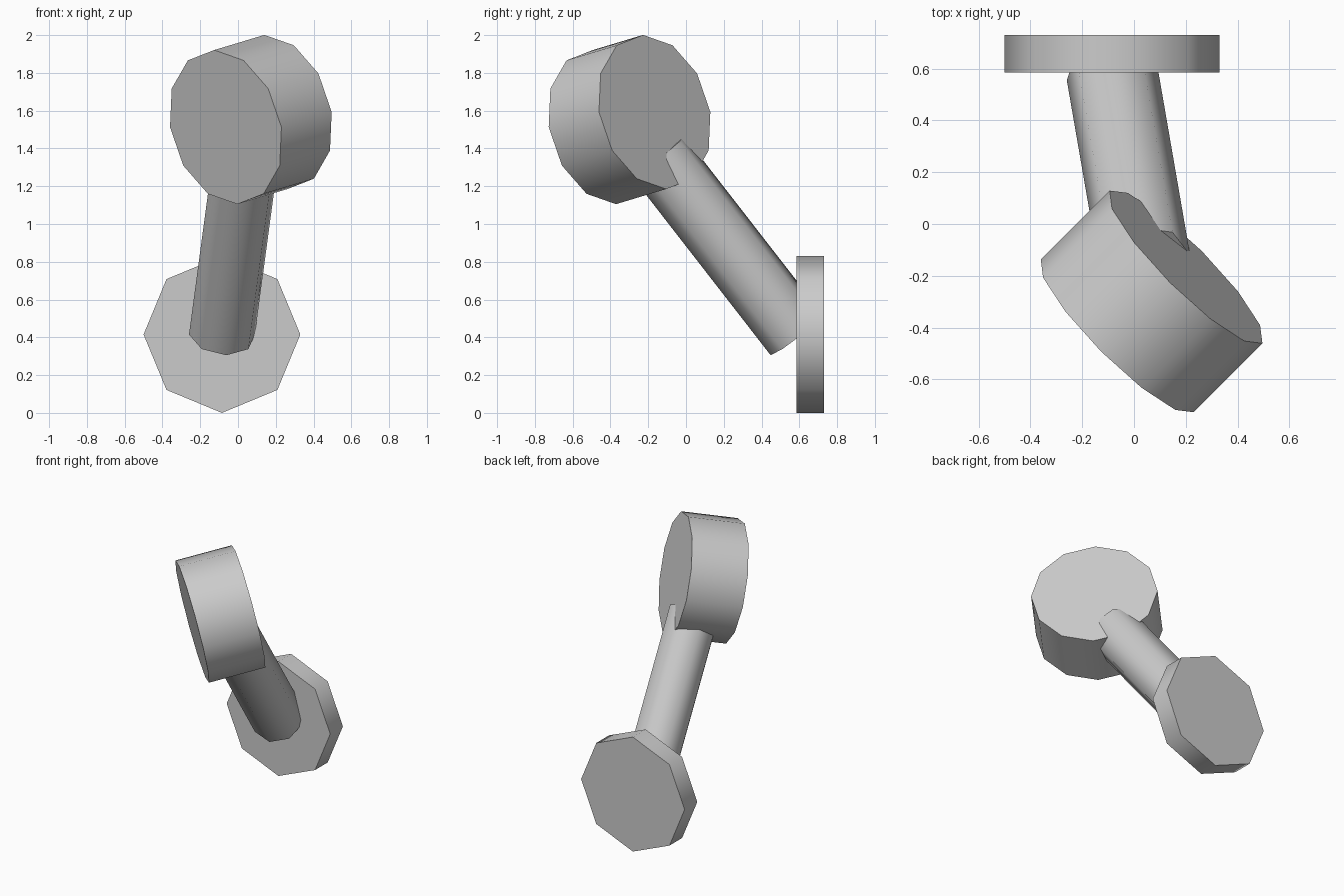
import bpy
import math
from mathutils import Matrix, Vector

if "Cube" in bpy.data.objects:
    bpy.data.objects.remove(bpy.data.objects["Cube"])

grey = bpy.data.materials.new("plain_grey")
grey.diffuse_color = (0.6, 0.6, 0.6, 1.0)
grey.use_nodes = True
grey.node_tree.nodes["Principled BSDF"].inputs["Base Color"].default_value = grey.diffuse_color


def cylinder(name, sides, radius, start, end):
    """Capped prism from start to end, one corner pointing straight sideways."""
    start, end = Vector(start), Vector(end)
    axis = (end - start).normalized()
    side = Vector((0, 0, 1)).cross(axis).normalized()
    up = axis.cross(side)
    bpy.ops.mesh.primitive_cylinder_add(
        vertices=sides, radius=radius, depth=(end - start).length)
    ob = bpy.context.object
    ob.name = name
    turn = Matrix((side, up, axis)).transposed().to_4x4()
    ob.matrix_world = Matrix.Translation((start + end) / 2) @ turn
    ob.data.materials.append(grey)
    # rounded sides, crisp cap rims
    bpy.ops.object.shade_smooth_by_angle(angle=math.radians(60))
    return ob


# Wall plate: octagonal disc standing upright
mount = Vector((-0.085, 0.585, 0.415))
cylinder("wall_plate", 8, 0.415, mount, mount + Vector((0, 0.145, 0)))

# Head: tilted twelve-sided drum
head_front = Vector((-0.065, -0.432, 1.513))
head_back = head_front + Vector((0.266, 0.266, 0.08))
cylinder("head", 12, 0.417, head_front, head_back)

# Arm: runs from the plate towards the middle of the head
aim = ((head_front + head_back) / 2 - mount).normalized()
cylinder("arm", 8, 0.177, mount, mount + aim * 1.205)
